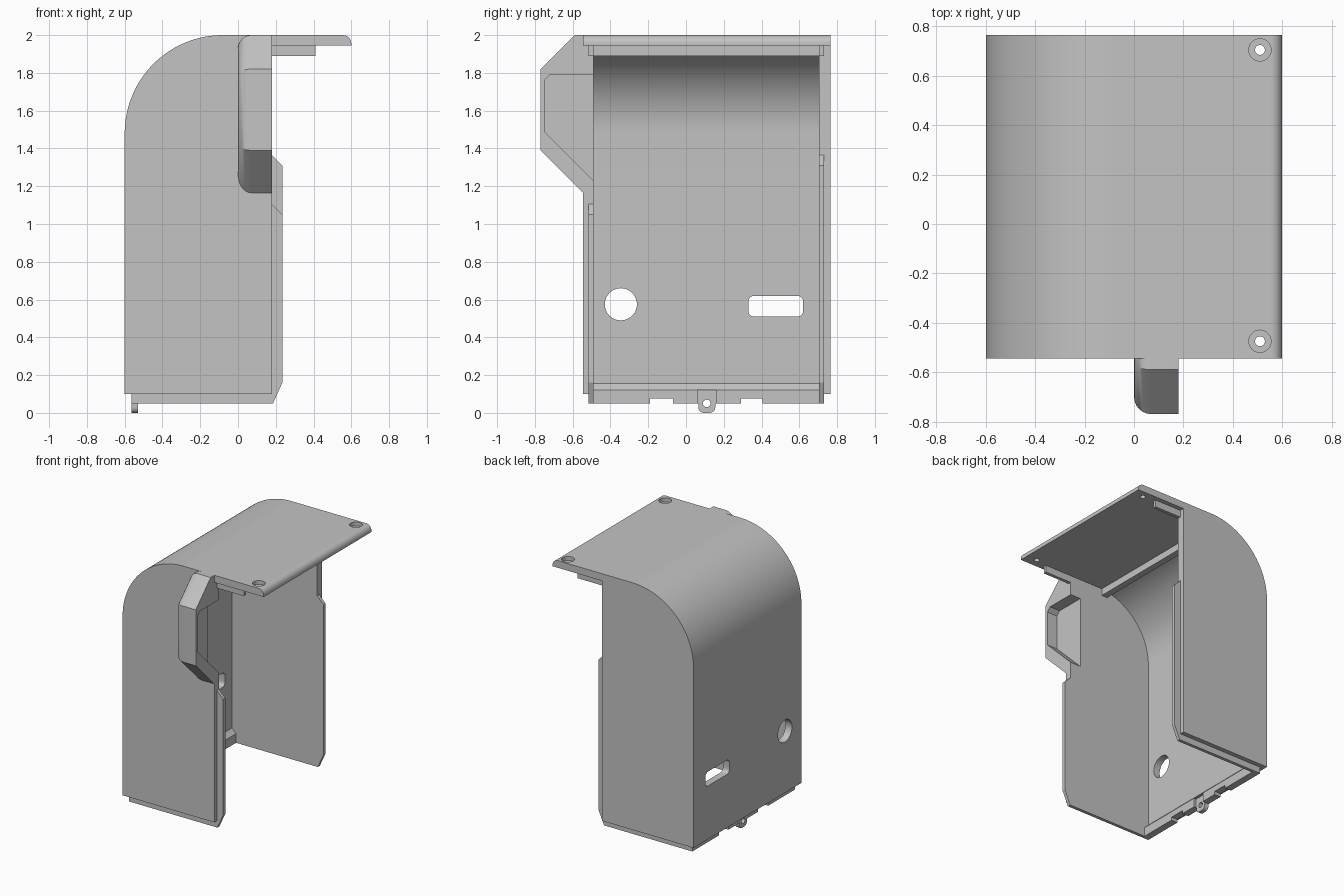
import bpy, bmesh, math
from mathutils import Vector

old = bpy.data.objects.get("Cube")
if old:
    bpy.data.objects.remove(old, do_unlink=True)

GREY = (0.55, 0.55, 0.55, 1)
mat = bpy.data.materials.new("plain grey")
mat.use_nodes = True
mat.diffuse_color = GREY
for node in mat.node_tree.nodes:
    if node.type == 'BSDF_PRINCIPLED':
        node.inputs["Base Color"].default_value = GREY


def arc(cx, cy, r, start, end, n):
    """Points on an arc, angles in degrees."""
    angles = [math.radians(start + (end - start) * i / n) for i in range(n + 1)]
    return [(cx + r * math.cos(a), cy + r * math.sin(a)) for a in angles]


def circle(cx, cy, r, n=32):
    return arc(cx, cy, r, 0, 360, n)[:-1]


def rounded_rect(a0, b0, a1, b1, r):
    return (arc(a1 - r, b1 - r, r, 0, 90, 6) + arc(a0 + r, b1 - r, r, 90, 180, 6)
            + arc(a0 + r, b0 + r, r, 180, 270, 6) + arc(a1 - r, b0 + r, r, 270, 360, 6))


def rect(a0, b0, a1, b1):
    return [(a0, b0), (a1, b0), (a1, b1), (a0, b1)]


def prism(name, pts, lo, hi, axis):
    """Extrude a flat profile along an axis from lo to hi."""
    place = {'x': lambda a, b, t: (t, a, b),
             'y': lambda a, b, t: (a, t, b),
             'z': lambda a, b, t: (a, b, t)}[axis]
    bm = bmesh.new()
    face = bm.faces.new([bm.verts.new(place(a, b, lo)) for a, b in pts])
    moved = bmesh.ops.extrude_face_region(bm, geom=[face])
    step = Vector(place(0, 0, hi - lo))
    bmesh.ops.translate(bm, vec=step,
                        verts=[v for v in moved["geom"] if isinstance(v, bmesh.types.BMVert)])
    bmesh.ops.recalc_face_normals(bm, faces=bm.faces)
    mesh = bpy.data.meshes.new(name)
    bm.to_mesh(mesh)
    bm.free()
    mesh.materials.append(mat)
    obj = bpy.data.objects.new(name, mesh)
    bpy.context.collection.objects.link(obj)
    return obj


def cut(targets, cutters):
    """Subtract the cutters from every target, then discard them."""
    for target in targets:
        for cutter in cutters:
            cutter.hide_render = True
            mod = target.modifiers.new("cut", 'BOOLEAN')
            mod.operation = 'DIFFERENCE'
            mod.solver = 'EXACT'
            mod.object = cutter
        bpy.context.view_layer.update()
        graph = bpy.context.evaluated_depsgraph_get()
        mesh = bpy.data.meshes.new_from_object(target.evaluated_get(graph))
        target.modifiers.clear()
        target.data = mesh
    for cutter in cutters:
        bpy.data.objects.remove(cutter, do_unlink=True)


# Main dimensions
BACK, TOP, SKIN = -0.6, 2.0, 0.055
Y0, Y1 = -0.545, 0.765
R = 0.52
CX, CZ = BACK + R, TOP - R
IN_BACK, CEIL = BACK + SKIN, TOP - SKIN
FRONT, SILL = 0.18, 0.1
outer_arc = arc(CX, CZ, R, 180, 90, 32)
inner_arc = arc(CX, CZ, R - SKIN, 90, 180, 32)

# Back wall, arch and roof as one bent sheet
shell = prism("curved_shell",
              [(BACK, SILL)] + outer_arc + arc(0.555, 1.955, 0.045, 90, 0, 8)
              + [(0.6, CEIL)] + inner_arc + [(IN_BACK, SILL)], Y0, Y1, 'y')
shell_cutters = [
    prism("round_port", circle(-0.345, 0.575, 0.085, 48), -0.7, -0.4, 'x'),
    prism("slot_port", rounded_rect(0.33, 0.51, 0.62, 0.62, 0.03), -0.7, -0.4, 'x')]
for y in (-0.475, 0.705):
    shell_cutters += [
        prism("screw_hole", circle(0.51, y, 0.02), 1.9, 2.1, 'z'),
        prism("screw_recess", circle(0.51, y, 0.045), 1.97, 2.1, 'z')]
cut([shell], shell_cutters)

# Side walls: an outer panel and an inner liner whose lip stands proud
panel = [(IN_BACK, SILL), (FRONT, SILL), (FRONT, CEIL)] + inner_arc


def liner(lip_top):
    return ([(-0.565, 0.05), (0.185, 0.05), (0.235, 0.16), (0.235, lip_top),
             (FRONT, lip_top + 0.055), (FRONT, 1.89), (0.41, 1.89), (0.41, CEIL)]
            + inner_arc + [(IN_BACK, SILL), (-0.565, SILL)])


right_panel = prism("front_side_panel", panel, Y0, -0.515, 'y')
right_liner = prism("front_side_liner", liner(1.05), -0.515, -0.49, 'y')
prism("rear_side_panel", panel, 0.73, Y1, 'y')
prism("rear_side_liner", liner(1.31), 0.705, 0.73, 'y')

# Rounded side bulge, open towards +x
bulge = prism("side_bulge", [(-0.5, 2.0), (-0.59, 2.0), (-0.77, 1.82), (-0.77, 1.39),
                             (-0.555, 1.175), (-0.5, 1.12)], 0.0, FRONT, 'x')
bm = bmesh.new()
bm.from_mesh(bulge.data)
rim = [e for e in bm.edges if all(v.co.x < 0.001 for v in e.verts)
       and any(v.co.y < -0.51 for v in e.verts)]
bmesh.ops.bevel(bm, geom=rim, offset=0.07, segments=6, profile=0.5, affect='EDGES')
bm.to_mesh(bulge.data)
bm.free()
cavity = prism("bulge_cavity", [(-0.48, 1.79), (-0.72, 1.79), (-0.75, 1.76),
                                (-0.75, 1.49), (-0.48, 1.22)], 0.09, 0.3, 'x')
cut([bulge, right_panel, right_liner], [cavity])

# Ledge along the foot of the back wall, notched below and behind the tab
ledge = prism("bottom_ledge", [(-0.565, 0.05), (-0.51, 0.05), (-0.51, 0.12),
                               (IN_BACK, 0.155), (IN_BACK, SILL), (-0.565, SILL)],
              -0.49, 0.705, 'y')
notches = [prism("ledge_notch", rect(a, 0.0, b, 0.075), -0.7, -0.4, 'x')
           for a, b in ((-0.19, -0.07), (0.29, 0.405))]
notches.append(prism("tab_notch", rect(0.06, 0.0, 0.16, 0.12), -0.53, -0.4, 'x'))
cut([ledge], notches)

# Screw tab
tab = prism("screw_tab", [(0.155, 0.05), (0.155, 0.11), (0.065, 0.11), (0.065, 0.05)]
            + arc(0.095, 0.03, 0.03, 180, 270, 6) + arc(0.125, 0.03, 0.03, 270, 360, 6),
            -0.564, -0.529, 'x')
cut([tab, ledge], [prism("tab_hole", circle(0.11, 0.05, 0.02), -0.7, -0.4, 'x')])

# Cross rib under the roof
prism("roof_rib", rect(-0.16, 1.89, -0.11, CEIL), -0.49, 0.705, 'y')

# Smooth the curves, keep the edges
bpy.ops.object.select_all(action='DESELECT')
for obj in (shell, bulge, tab):
    obj.select_set(True)
bpy.context.view_layer.objects.active = shell
bpy.ops.object.shade_smooth_by_angle(angle=math.radians(30))
